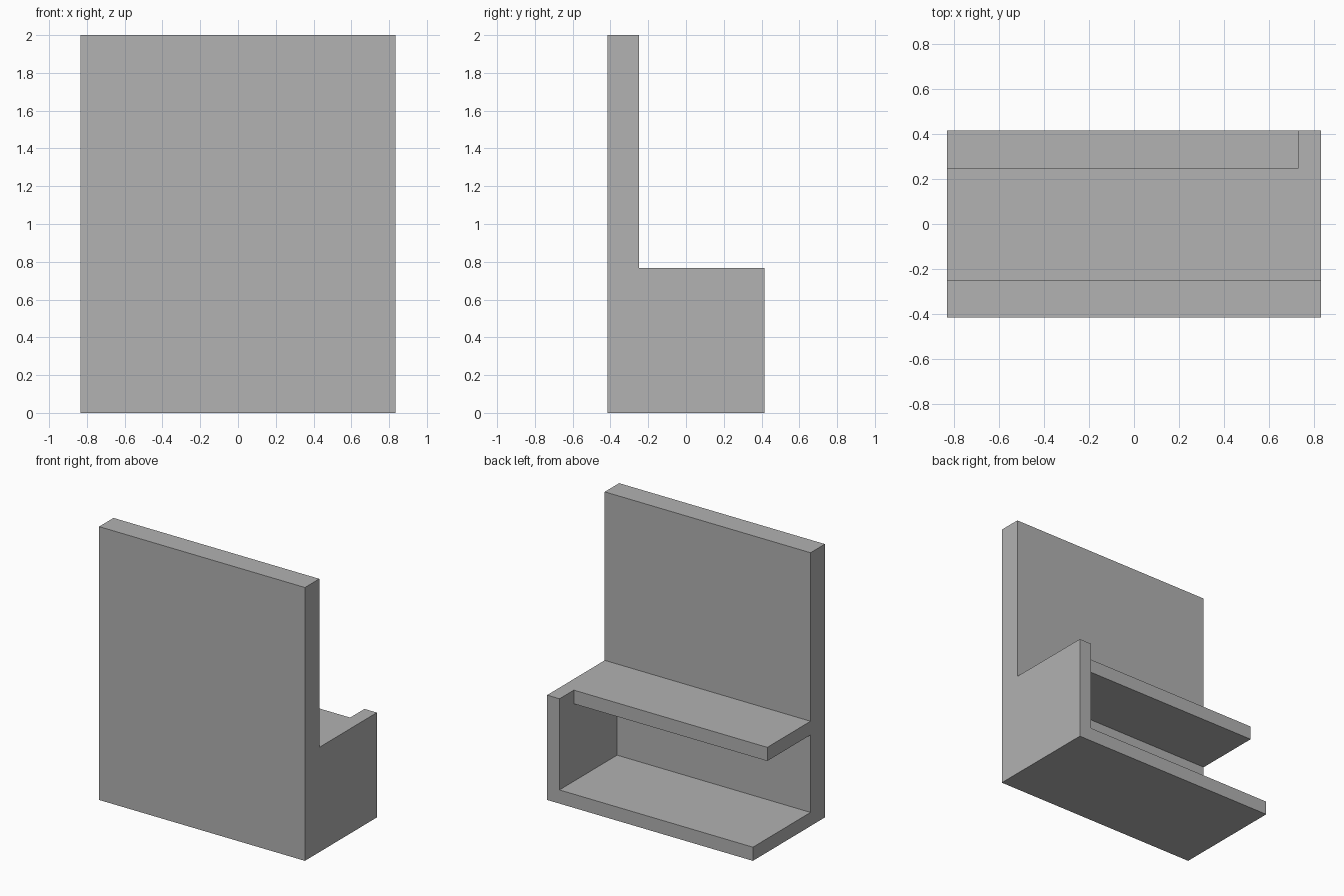
import bpy
import bmesh
from mathutils import Vector

cube = bpy.data.objects.get("Cube")
if cube:
    bpy.data.objects.remove(cube, do_unlink=True)

# Overall sizes
HALF_W, HALF_D, HEIGHT = 0.833, 0.416, 2.0
WALL_BACK = -0.25      # rear face of the upright wall
SHELF_TOP = 0.767
SHELF_EDGE = 0.25      # rear edge of the shelf
BOARD = 0.1            # thickness of floor, shelf and end panel
END_INNER = HALF_W - BOARD

# Single material
grey = bpy.data.materials.new("plain grey")
grey.use_nodes = True
colour = (0.445, 0.445, 0.445, 1)
grey.diffuse_color = colour
grey.node_tree.nodes["Principled BSDF"].inputs["Base Color"].default_value = colour


def extrude_profile(name, profile, x0, x1):
    """Sweep a (y, z) profile along x from x0 to x1."""
    bm = bmesh.new()
    face = bm.faces.new([bm.verts.new((x0, y, z)) for y, z in profile])
    swept = bmesh.ops.extrude_face_region(bm, geom=[face], use_keep_orig=True)
    verts = [v for v in swept["geom"] if isinstance(v, bmesh.types.BMVert)]
    bmesh.ops.translate(bm, verts=verts, vec=Vector((x1 - x0, 0, 0)))
    bmesh.ops.recalc_face_normals(bm, faces=bm.faces)
    mesh = bpy.data.meshes.new(name)
    bm.to_mesh(mesh)
    bm.free()
    mesh.materials.append(grey)
    obj = bpy.data.objects.new(name, mesh)
    bpy.context.collection.objects.link(obj)
    return obj


def cut(target, name, y0, y1, z0, z1):
    """Remove a box that is open at the -x end and stops at the end panel."""
    box = [(y0, z0), (y1, z0), (y1, z1), (y0, z1)]
    cutter = extrude_profile(name, box, -1, END_INNER)
    cutter.hide_render = True
    mod = target.modifiers.new(name, "BOOLEAN")
    mod.operation = "DIFFERENCE"
    mod.solver = "EXACT"
    mod.object = cutter
    bpy.context.view_layer.objects.active = target
    bpy.ops.object.modifier_apply(modifier=mod.name)
    bpy.data.objects.remove(cutter, do_unlink=True)


# Upright wall and base as one L-shaped solid
bench = extrude_profile("wall_with_shelf_base", [
    (-HALF_D, 0), (HALF_D, 0), (HALF_D, SHELF_TOP),
    (WALL_BACK, SHELF_TOP), (WALL_BACK, HEIGHT), (-HALF_D, HEIGHT),
], -HALF_W, HALF_W)

# Open compartment between floor and shelf
cut(bench, "compartment_cutter", WALL_BACK, 1, BOARD, SHELF_TOP - BOARD)
# Shelf set back from the rear edge of the end panel
cut(bench, "shelf_setback_cutter", SHELF_EDGE, 1, 0.5, 1)
